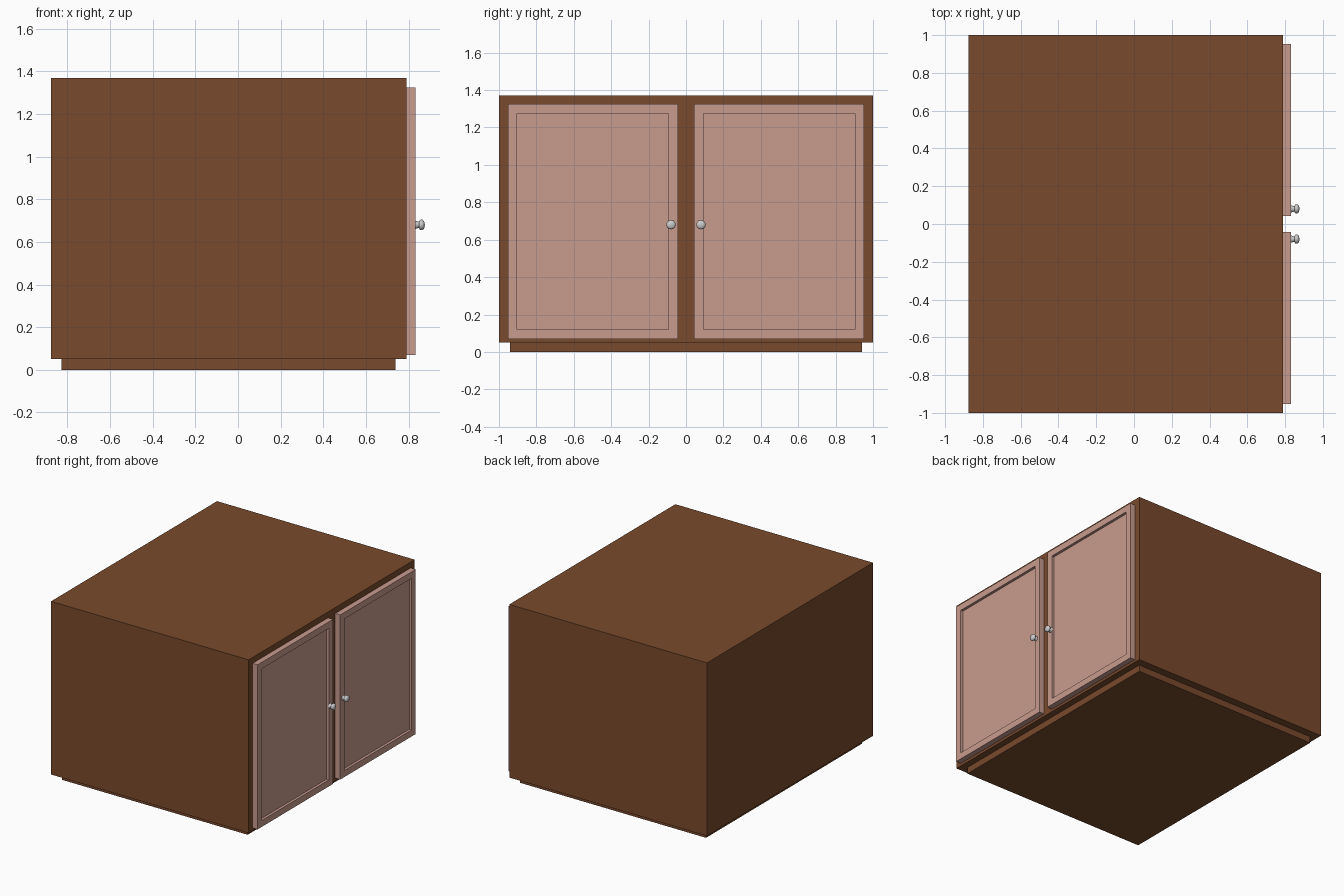
import bpy, bmesh, math
from mathutils import Matrix, Vector

if "Cube" in bpy.data.objects:
    bpy.data.objects.remove(bpy.data.objects["Cube"])


def material(name, color):
    m = bpy.data.materials.new(name)
    m.diffuse_color = (*color, 1)
    m.use_nodes = True
    m.node_tree.nodes["Principled BSDF"].inputs["Base Color"].default_value = m.diffuse_color
    return m


def finish(name, bm, mat=None):
    bmesh.ops.recalc_face_normals(bm, faces=bm.faces)
    mesh = bpy.data.meshes.new(name)
    bm.to_mesh(mesh)
    bm.free()
    ob = bpy.data.objects.new(name, mesh)
    bpy.context.collection.objects.link(ob)
    if mat:
        mesh.materials.append(mat)
    return ob


def box_bm(lo, hi):
    lo, hi = Vector(lo), Vector(hi)
    bm = bmesh.new()
    bmesh.ops.create_cube(bm, size=1, matrix=Matrix.Translation((lo + hi) / 2)
                          @ Matrix.Diagonal((*(hi - lo), 1)))
    return bm


wood = material("brown_wood", (0.19, 0.068, 0.025))
pink = material("pink_door", (0.58, 0.33, 0.27))

FRONT = 0.79      # cabinet face carrying the doors
DOOR = 0.832      # outer face of the doors

# cabinet body and inset plinth
finish("cabinet_body", box_bm((-0.877, -1, 0.05), (FRONT, 1, 1.37)), wood)
finish("plinth", box_bm((-0.827, -0.94, 0), (0.74, 0.94, 0.05)), wood)


def door(name, side):
    y0, y1 = sorted((side * 0.043, side * 0.953))
    bm = box_bm((FRONT, y0, 0.07), (DOOR, y1, 1.325))
    face = max(bm.faces, key=lambda f: f.calc_center_median().x)
    # frame around a straight-walled sunken panel
    bmesh.ops.inset_region(bm, faces=[face], thickness=0.07)
    panel = bmesh.ops.extrude_discrete_faces(bm, faces=[face])["faces"][0]
    bmesh.ops.translate(bm, verts=panel.verts, vec=(-0.02, 0, 0))
    finish(name, bm, pink)


def knob(name, side):
    # turned profile: (distance from door, radius)
    profile = [(-0.002, 0.019), (0.004, 0.018), (0.012, 0.015), (0.018, 0.015),
               (0.02, 0.021), (0.025, 0.0245), (0.032, 0.0245), (0.038, 0.021),
               (0.042, 0.014), (0.0445, 0)]
    bm = bmesh.new()
    vs = [bm.verts.new((x, r, 0)) for x, r in profile]
    edges = [bm.edges.new(p) for p in zip(vs, vs[1:])]
    bmesh.ops.spin(bm, geom=vs + edges, cent=(0, 0, 0), axis=(1, 0, 0),
                   angle=math.tau, steps=24)
    bmesh.ops.remove_doubles(bm, verts=bm.verts, dist=1e-5)
    ob = finish(name, bm)
    ob.location = (DOOR, side * 0.08, 0.68)
    bpy.ops.object.select_all(action='DESELECT')
    ob.select_set(True)
    bpy.context.view_layer.objects.active = ob
    bpy.ops.object.shade_smooth_by_angle(angle=math.radians(40))


# mirrored pair of doors with knobs near the centre
for label, side in (("left", -1), ("right", 1)):
    door(label + "_door", side)
    knob(label + "_knob", side)
